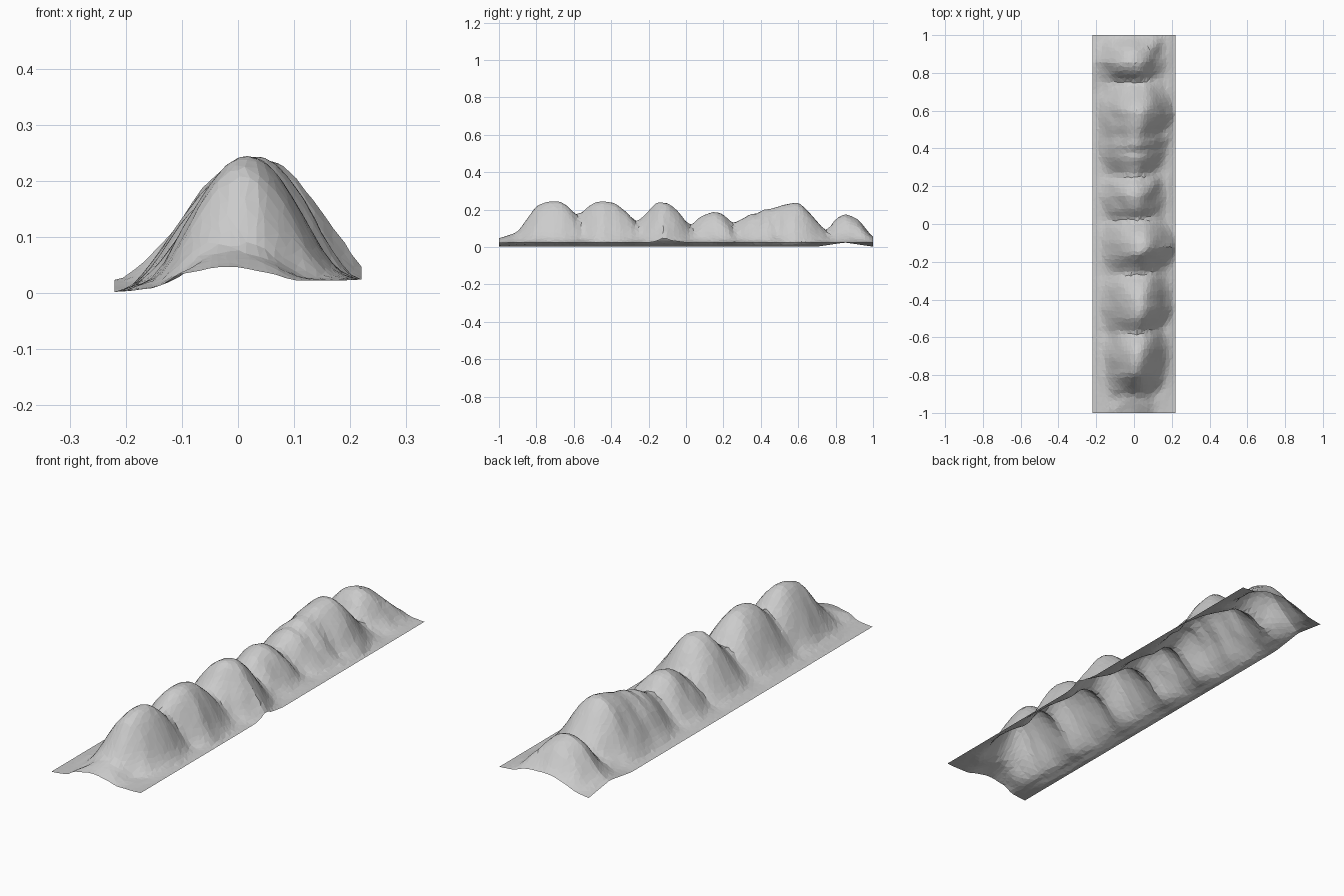
import bpy, bmesh, random
from math import exp
from mathutils import noise, Vector

if "Cube" in bpy.data.objects:
    bpy.data.objects.remove(bpy.data.objects["Cube"])

random.seed(4)
NX, NY, HW = 26, 96, 0.22

# crest line of the range: y, height
CREST = [(-1, .045), (-.9, .08), (-.85, .15), (-.8, .22), (-.74, .243), (-.68, .245), (-.64, .225),
         (-.58, .165), (-.5, .235), (-.45, .245), (-.38, .235), (-.31, .18), (-.27, .13), (-.22, .17),
         (-.16, .24), (-.1, .235), (-.05, .2), (.02, .11), (.08, .165), (.15, .19), (.2, .175),
         (.25, .125), (.31, .155), (.35, .18), (.38, .175), (.41, .2), (.46, .205), (.52, .225),
         (.6, .24), (.65, .195), (.75, .08), (.8, .15), (.85, .178), (.92, .15), (1, .05)]
# plan of the range: y, left foot, crest x, right foot, flank steepness
PLAN = [(-1, -.16, -.03, .13, 1.6), (-.85, -.16, 0, .18, 1.8), (-.7, -.175, .015, .2, 1.8),
        (-.57, -.17, .02, .19, 1.9), (-.45, -.185, .03, .21, 1.6), (-.27, -.18, .02, .19, 1.8),
        (-.12, -.18, .035, .24, 1.6), (.02, -.175, .01, .18, 1.7), (.15, -.185, 0, .175, 1.5),
        (.25, -.175, 0, .17, 1.7), (.37, -.185, 0, .175, 1.3), (.58, -.19, .02, .215, 1.4),
        (.75, -.18, .01, .17, 1.7), (.86, -.21, -.01, .18, 1.6), (1, -.18, -.01, .17, 1.6)]
# gullies cut into the flanks: y, side, depth
GULLIES = [(.46, 1, .025), (.27, 1, .012), (.27, -1, .012), (.46, -1, .008), (-.57, 1, .015)]


def sample(table, y):
    """Linear lookup of one row of values at y."""
    y = max(-1, min(1, y))
    for a, b in zip(table, table[1:]):
        if y <= b[0]:
            t = (y - a[0]) / (b[0] - a[0])
            return [p + (q - p) * t for p, q in zip(a[1:], b[1:])]


def ground(x, y):
    """Gently tilted base strip with two swellings at its edges."""
    z = .002 + .022 * (x + HW) / (2 * HW)
    z += .022 * max(0, 1 - abs(y - .85) / .15) * max(0, -x / HW)
    z += .013 * max(0, 1 - abs(y + .1) / .1) * max(0, x / HW)
    return z


def height(x, y):
    # spurs slant slightly as they run down the right flank
    slant = y - .25 * max(0, x - .03)
    top = sum(sample(CREST, slant + d)[0] for d in (-.012, 0, .012)) / 3
    left, mid, right, power = sample(PLAN, y)
    t = (mid - x) / (mid - left) if x < mid else (x - mid) / (right - mid)
    base = ground(x, y)
    bell = max(0, 1 - t * t) ** power
    flank = 4 * bell * (1 - bell)
    rough = noise.noise(Vector((x * 14, y * 14, 3))) * .012 * flank
    cut = sum(d * exp(-((slant - gy) / .04) ** 2) for gy, side, d in GULLIES if side * (x - mid) > 0)
    # soft apron where the flanks run out onto the base strip
    apron = .012 * exp(-((abs(t) - 1) / .18) ** 2) * min(1, top / .2) * max(0, min(1, (HW - abs(x)) / .04))
    return max(0, base + (top - ground(mid, y)) * bell + rough + apron - cut * flank)


# mountain range: open terrain sheet with irregular facets
bm = bmesh.new()
rows = []
for j in range(NY + 1):
    row = []
    for i in range(NX + 1):
        x = -HW + 2 * HW * i / NX
        y = -1 + 2 * j / NY
        if 0 < i < NX and 0 < j < NY:
            x += random.uniform(-.005, .005)
            y += random.uniform(-.006, .006)
        row.append(bm.verts.new((x, y, height(x, y))))
    rows.append(row)
for a, b in zip(rows, rows[1:]):
    for i in range(NX):
        bm.faces.new((a[i], a[i + 1], b[i + 1], b[i]))
bmesh.ops.triangulate(bm, faces=bm.faces[:], quad_method='SHORT_EDGE')
mesh = bpy.data.meshes.new("mountain_range")
bm.to_mesh(mesh)
bm.free()
obj = bpy.data.objects.new("mountain_range", mesh)
bpy.context.collection.objects.link(obj)
